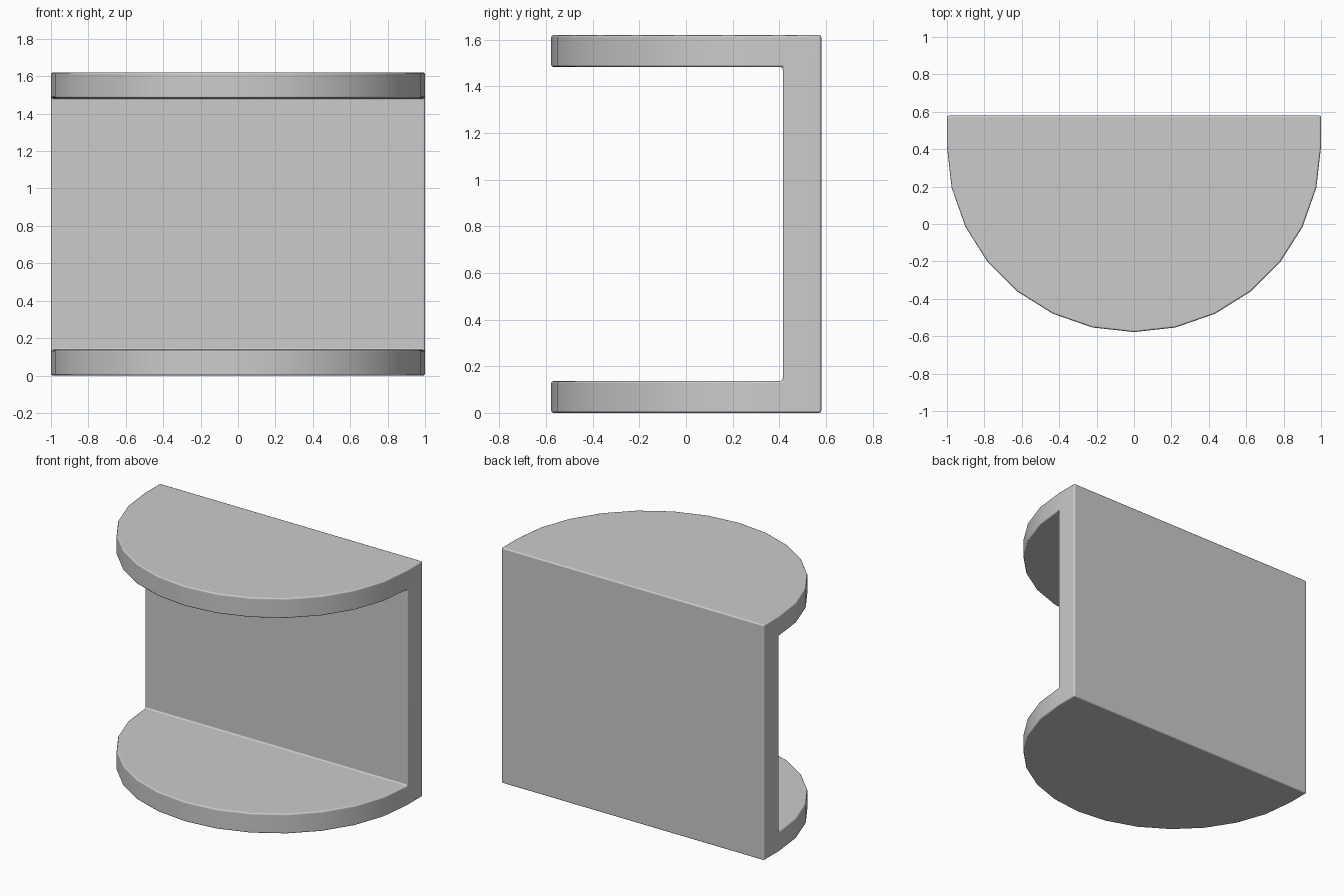
import bpy, bmesh
from math import sin, cos, pi, radians

cube = bpy.data.objects.get("Cube")
if cube:
    bpy.data.objects.remove(cube, do_unlink=True)

BACK, WALL_FRONT, DEPTH = 0.58, 0.415, 0.993
LEVELS = (0.0, 0.137, 1.483, 1.62)
SEGMENTS = 14

grey = bpy.data.materials.new("plain grey")
grey.use_nodes = True
color = (0.6, 0.6, 0.6, 1)
grey.diffuse_color = color
grey.node_tree.nodes["Principled BSDF"].inputs["Base Color"].default_value = color

# Half-round outline: back corners first, then the front arc from left to right
outline = [(-1, BACK)]
for i in range(SEGMENTS + 1):
    a = pi * i / SEGMENTS
    outline.append((-cos(a), WALL_FRONT - DEPTH * sin(a)))
outline.append((1, BACK))

bm = bmesh.new()
rings = [[bm.verts.new((x, y, z)) for x, y in outline] for z in LEVELS]


def skin(lower, upper):
    for i in range(len(lower)):
        j = (i + 1) % len(lower)
        bm.faces.new((lower[i], lower[j], upper[j], upper[i]))


def wall_corners(ring):
    return [ring[0], ring[1], ring[-2], ring[-1]]


# Lower slab, back wall and upper slab share their edges as one solid
skin(rings[0], rings[1])
skin(wall_corners(rings[1]), wall_corners(rings[2]))
skin(rings[2], rings[3])

# Outer caps and the two inner slab surfaces
bm.faces.new(rings[0])
bm.faces.new(rings[3])
bm.faces.new(rings[1][1:-1])
bm.faces.new(rings[2][1:-1])
bmesh.ops.recalc_face_normals(bm, faces=bm.faces)

mesh = bpy.data.meshes.new("half_round_shelf")
bm.to_mesh(mesh)
bm.free()
mesh.materials.append(grey)
shelf = bpy.data.objects.new("half_round_shelf", mesh)
bpy.context.collection.objects.link(shelf)

# Softened edges
bevel = shelf.modifiers.new("soft_edges", "BEVEL")
bevel.width = 0.01
bevel.segments = 2
bevel.limit_method = "ANGLE"
bevel.angle_limit = radians(40)
bevel.harden_normals = True

bpy.context.view_layer.objects.active = shelf
shelf.select_set(True)
bpy.ops.object.shade_smooth_by_angle(angle=radians(40))
